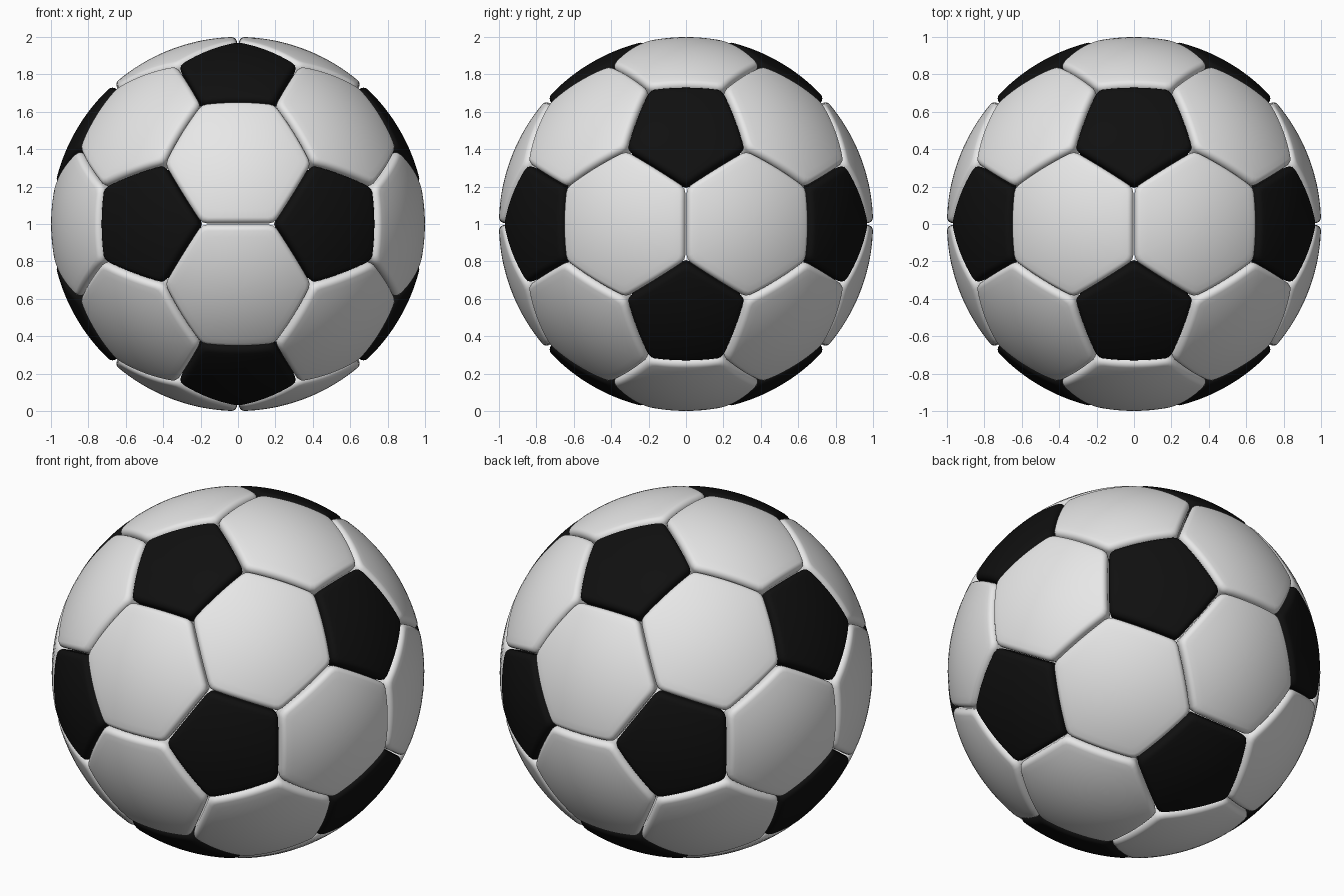
import bpy
import bmesh
from math import sin, cos, pi, atan2, sqrt
from itertools import combinations
from mathutils import Vector

cube = bpy.data.objects.get("Cube")
if cube:
    bpy.data.objects.remove(cube, do_unlink=True)


def make_material(name, value):
    mat = bpy.data.materials.new(name)
    mat.use_nodes = True
    colour = (value, value, value, 1)
    mat.diffuse_color = colour
    bsdf = mat.node_tree.nodes["Principled BSDF"]
    bsdf.inputs["Base Color"].default_value = colour
    bsdf.inputs["Roughness"].default_value = 0.5
    return mat


white = make_material("white leather", 0.8)
black = make_material("black leather", 0.005)

CENTRE = Vector((0, 0, 1))
GAP = 0.004        # half of the seam width
FILLET = 0.034     # rounding of each panel's rim
WALL_BOTTOM = 0.9  # radius at the panel's underside


def order_around(points):
    """Sort the corners of a panel counter-clockwise seen from outside."""
    n = sum(points, Vector()).normalized()
    u = n.orthogonal().normalized()
    v = n.cross(u)
    return sorted(points, key=lambda p: atan2(p.dot(v), p.dot(u)))


def rounded_outline(corners, cut=0.07, steps=8):
    """Polygon outline with small rounded corners."""
    outline = []
    for i, c in enumerate(corners):
        before, after = corners[i - 1], corners[(i + 1) % len(corners)]
        a, b = c.lerp(before, cut), c.lerp(after, cut)
        outline += [a, (a + b + 2 * c) / 4, b]
        for k in range(1, steps):
            outline.append(c.lerp(after, cut + (1 - 2 * cut) * k / steps))
    return outline


def make_panel(name, corners, mat):
    corners = order_around(corners)
    middle = sum(corners, Vector()) / len(corners)
    apothem = ((corners[0] + corners[1]) / 2 - middle).length
    outline = rounded_outline(corners)

    # Profile from the middle to the rim: dome, rounded rim, side wall
    edge = 1 - GAP / apothem
    flat = edge - FILLET / apothem
    profile = [(flat * k / 9, 1) for k in range(1, 10)]
    for k in range(1, 7):
        t = pi / 2 * k / 6
        profile.append((flat + (edge - flat) * sin(t), 1 - FILLET * (1 - cos(t))))
    profile.append((edge, WALL_BOTTOM))

    bm = bmesh.new()
    rings = [[bm.verts.new(middle.lerp(p, s).normalized() * r + CENTRE)
              for p in outline] for s, r in profile]
    top = bm.verts.new(middle.normalized() + CENTRE)
    count = len(outline)
    for i in range(count):
        j = (i + 1) % count
        bm.faces.new((top, rings[0][i], rings[0][j]))
        for inner, outer in zip(rings, rings[1:]):
            bm.faces.new((inner[i], outer[i], outer[j], inner[j]))
    for f in bm.faces:
        f.smooth = True
    # Underside
    bm.faces.new(list(reversed(rings[-1])))
    for e in bm.edges:
        if any(not f.smooth for f in e.link_faces):
            e.smooth = False

    mesh = bpy.data.meshes.new(name)
    bm.to_mesh(mesh)
    bm.free()
    mesh.materials.append(mat)
    obj = bpy.data.objects.new(name, mesh)
    bpy.context.collection.objects.link(obj)


# Icosahedron that guides the panel layout
phi = (1 + sqrt(5)) / 2
tips = []
for s in (-1, 1):
    for t in (-1, 1):
        tips += [Vector((s, t * phi, 0)), Vector((0, s, t * phi)), Vector((t * phi, 0, s))]


def joined(p, q):
    return abs((p - q).length - 2) < 0.01


size = tips[0].lerp(next(q for q in tips if joined(tips[0], q)), 1 / 3).length
tips = [p / size for p in tips]


def is_edge(p, q):
    return abs((p - q).length * size - 2) < 0.01


# Black pentagon around every tip
for number, p in enumerate(tips, 1):
    corners = [p.lerp(q, 1 / 3) for q in tips if is_edge(p, q)]
    make_panel(f"pentagon_panel_{number}", corners, black)

# White hexagon on every triangle
triangles = [t for t in combinations(tips, 3)
             if all(is_edge(p, q) for p, q in combinations(t, 2))]
for number, tri in enumerate(triangles, 1):
    corners = [p.lerp(q, 1 / 3) for p in tri for q in tri if p is not q]
    make_panel(f"hexagon_panel_{number}", corners, white)
